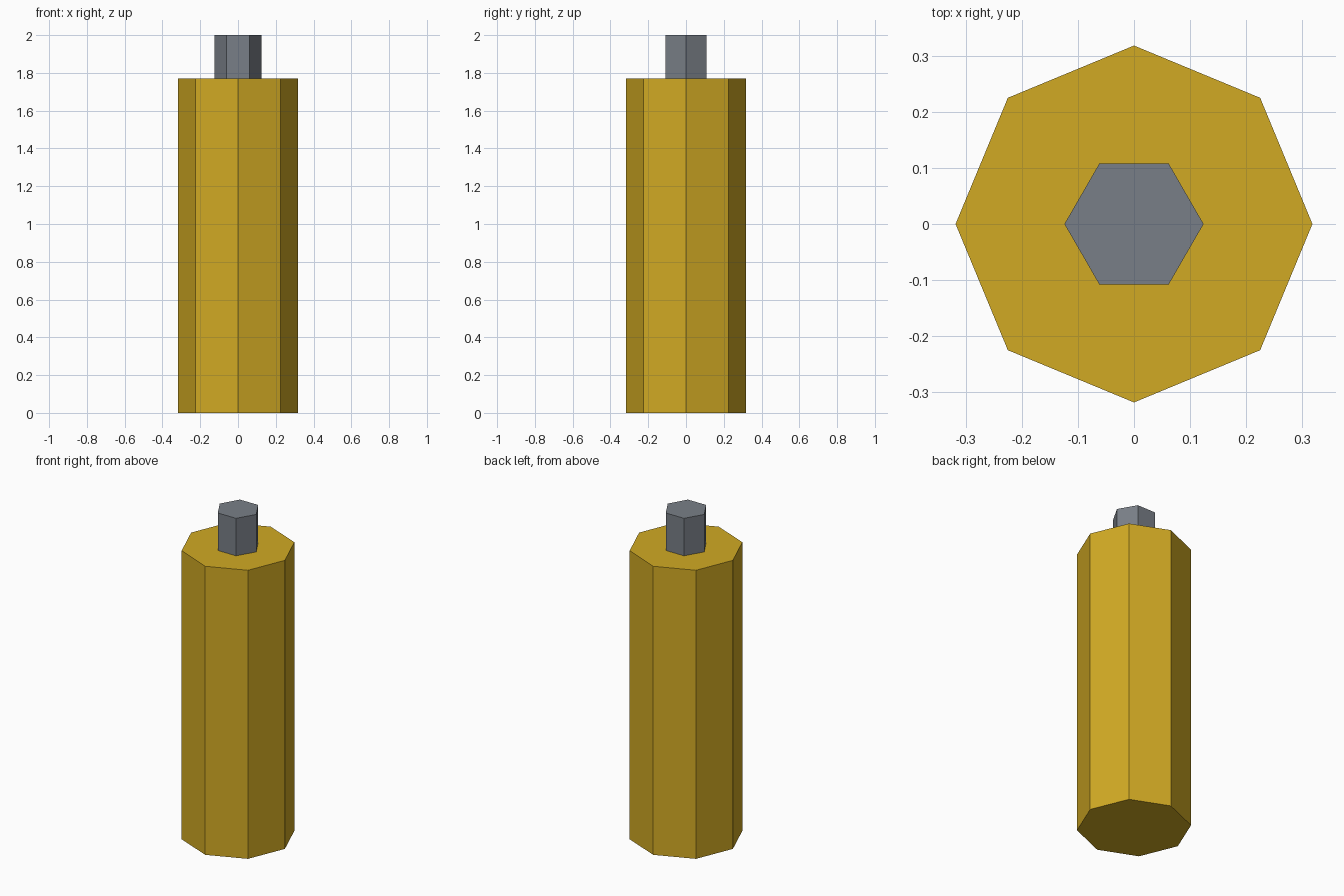
import bpy, bmesh, math

if "Cube" in bpy.data.objects:
    bpy.data.objects.remove(bpy.data.objects["Cube"])


def material(name, color):
    m = bpy.data.materials.new(name)
    m.diffuse_color = (*color, 1.0)
    m.use_nodes = True
    m.node_tree.nodes["Principled BSDF"].inputs["Base Color"].default_value = m.diffuse_color
    return m


def prism(name, sides, radius, z0, z1, mat):
    """Upright flat-shaded prism with a corner on the +x axis."""
    bm = bmesh.new()
    angles = [2 * math.pi * i / sides for i in range(sides)]
    base = bm.faces.new([bm.verts.new((radius * math.cos(a), radius * math.sin(a), z0))
                         for a in angles])
    top = bmesh.ops.extrude_face_region(bm, geom=[base], use_keep_orig=True)["geom"]
    bmesh.ops.translate(bm, vec=(0, 0, z1 - z0),
                        verts=[v for v in top if isinstance(v, bmesh.types.BMVert)])
    bmesh.ops.recalc_face_normals(bm, faces=bm.faces)
    mesh = bpy.data.meshes.new(name)
    bm.to_mesh(mesh)
    bm.free()
    mesh.materials.append(mat)
    obj = bpy.data.objects.new(name, mesh)
    bpy.context.collection.objects.link(obj)
    return obj


yellow = material("mustard yellow", (0.638, 0.402, 0.017))
gray = material("steel gray", (0.191, 0.212, 0.242))

# Octagonal body
prism("body", 8, 0.318, 0.0, 1.77, yellow)
# Hexagonal pin on top
prism("top_pin", 6, 0.124, 1.77, 2.0, gray)
